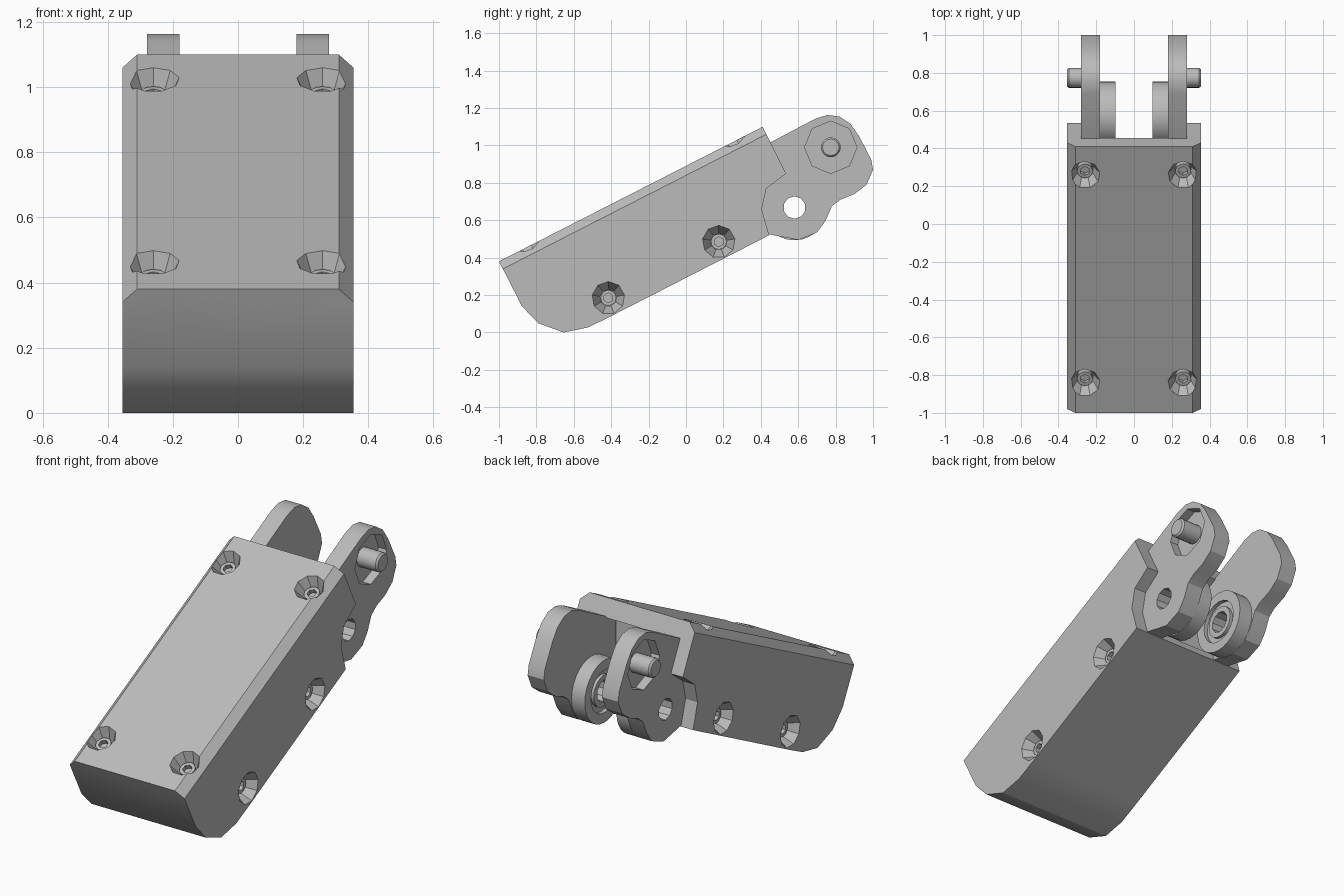
import bpy, bmesh, math
from mathutils import Matrix, Vector

cube = bpy.data.objects.get("Cube")
if cube:
    bpy.data.objects.remove(cube, do_unlink=True)

grey = bpy.data.materials.new("plain grey")
grey.use_nodes = True
COLOUR = (0.5, 0.5, 0.5, 1)
grey.diffuse_color = COLOUR
grey.node_tree.nodes["Principled BSDF"].inputs["Base Color"].default_value = COLOUR


def finish(bm, name):
    """Turn a bmesh into a grey object."""
    bmesh.ops.recalc_face_normals(bm, faces=bm.faces[:])
    mesh = bpy.data.meshes.new(name)
    bm.to_mesh(mesh)
    bm.free()
    mesh.materials.append(grey)
    obj = bpy.data.objects.new(name, mesh)
    bpy.context.collection.objects.link(obj)
    return obj


def add_prism(bm, outline, x0, x1):
    """Extrude a (y, z) outline along x."""
    face = bm.faces.new([bm.verts.new((x0, y, z)) for y, z in outline])
    grown = bmesh.ops.extrude_face_region(bm, geom=[face])["geom"]
    moved = [v for v in grown if isinstance(v, bmesh.types.BMVert)]
    bmesh.ops.translate(bm, verts=moved, vec=(x1 - x0, 0, 0))


def add_cone(bm, start, axis, length, r1, r2, sides):
    """Cone or cylinder growing from start along axis."""
    axis = Vector(axis).normalized()
    middle = Vector(start) + axis * length / 2
    matrix = Matrix.Translation(middle) @ axis.to_track_quat('Z', 'Y').to_matrix().to_4x4()
    bmesh.ops.create_cone(bm, cap_ends=True, segments=sides, radius1=r1,
                          radius2=r2, depth=length, matrix=matrix)


def cut(obj, bm):
    """Subtract the bmesh from the object."""
    cutter = finish(bm, "cutter")
    cutter.hide_render = True
    mod = obj.modifiers.new("cut", 'BOOLEAN')
    mod.operation = 'DIFFERENCE'
    mod.solver = 'EXACT'
    mod.object = cutter
    bpy.context.view_layer.objects.active = obj
    bpy.ops.object.modifier_apply(modifier=mod.name)
    bpy.data.objects.remove(cutter, do_unlink=True)


def smooth(obj, angle=27):
    bpy.ops.object.select_all(action='DESELECT')
    obj.select_set(True)
    bpy.context.view_layer.objects.active = obj
    bpy.ops.object.shade_smooth_by_angle(angle=math.radians(angle))


SIDES = ((1, "left"), (-1, "right"))
HALF = 0.355
TOP_NORMAL = Vector((0, -0.455, 0.891))

# Slanted housing with chamfered top edges
front_top, back_top = (-1, 0.38), (0.41, 1.10)
housing_outline = [front_top, back_top, (0.535, 0.85), (0.43, 0.77), (0.405, 0.66),
                   (0.445, 0.52), (-0.405, 0.085), (-0.523, 0.027), (-0.655, 0),
                   (-0.79, 0.05), (-0.877, 0.14)]
bm = bmesh.new()
add_prism(bm, housing_outline, -HALF, HALF)


def on_top(v):
    return any(abs(v.co.y - y) + abs(v.co.z - z) < 1e-4 for y, z in (front_top, back_top))


ridges = [e for e in bm.edges if all(on_top(v) for v in e.verts)
          and abs(e.verts[0].co.x - e.verts[1].co.x) < 1e-4]
bmesh.ops.bevel(bm, geom=ridges, offset=0.045, segments=1, affect='EDGES')
housing = finish(bm, "housing")

# Open cavity in the rear end
bm = bmesh.new()
add_prism(bm, [(0.34, 0.952), (0.7, 1.135), (0.7, 0.70), (0.36, 0.52)], -0.281, 0.281)
cut(housing, bm)

# Tapered screw pockets on the top and both sides
pockets = []
for side, label in SIDES:
    for y in (0.26, -0.84):
        z = front_top[1] + (y + 1) * 0.5106
        pockets.append((Vector((side * 0.26, y, z)), TOP_NORMAL, 0.08, f"{label}_top_screw"))
    for y, z in ((0.175, 0.485), (-0.415, 0.185)):
        pockets.append((Vector((side * HALF, y, z)), Vector((side, 0, 0)), 0.088,
                        f"{label}_side_screw"))
DEPTH = 0.08
bm = bmesh.new()
for point, normal, radius, name in pockets:
    add_cone(bm, point - normal * DEPTH, normal, DEPTH + 0.006, 0.045, radius + 0.003, 9)
cut(housing, bm)
smooth(housing)

# Socket head screws share one mesh
bm = bmesh.new()
add_cone(bm, (0, 0, -0.02), (0, 0, 1), 0.055, 0.042, 0.042, 12)
screw = finish(bm, "screw")
bm = bmesh.new()
add_cone(bm, (0, 0, 0.01), (0, 0, 1), 0.05, 0.026, 0.026, 6)
cut(screw, bm)
smooth(screw, 35)
for point, normal, radius, name in pockets:
    copy = bpy.data.objects.new(name, screw.data)
    bpy.context.collection.objects.link(copy)
    copy.location = point - normal * DEPTH
    copy.rotation_euler = normal.to_track_quat('Z', 'Y').to_euler()
bpy.data.objects.remove(screw, do_unlink=True)

# Rear arms with pivot bosses, bearings and pins
arm_outline = [(0.36, 0.965), (0.43, 1.005), (0.69, 1.142), (0.755, 1.163), (0.82, 1.155),
               (0.88, 1.115), (0.925, 1.05), (0.99, 0.925), (1.0, 0.87), (0.965, 0.79),
               (0.9, 0.74), (0.825, 0.71), (0.78, 0.675), (0.745, 0.595), (0.7, 0.535),
               (0.6, 0.495), (0.535, 0.507), (0.445, 0.525), (0.36, 0.53)]
PIVOT = (0.58, 0.668)
PIN = (0.774, 0.99)
for side, label in SIDES:
    axis = (side, 0, 0)
    bm = bmesh.new()
    add_prism(bm, arm_outline, side * 0.18, side * 0.28)
    arm = finish(bm, f"{label}_arm")
    bm = bmesh.new()
    add_cone(bm, (side * 0.15, *PIVOT), axis, 0.2, 0.06, 0.06, 10)
    add_cone(bm, (side * 0.23, *PIN), axis, 0.1, 0.14, 0.14, 8)
    cut(arm, bm)
    smooth(arm)

    # Round boss with a shallow bearing seat on the inner face
    bm = bmesh.new()
    add_cone(bm, (side * 0.098, *PIVOT), axis, 0.082, 0.175, 0.175, 28)
    boss = finish(bm, f"{label}_pivot_boss")
    bm = bmesh.new()
    add_cone(bm, (side * 0.05, *PIVOT), axis, 0.2, 0.06, 0.06, 10)
    cut(boss, bm)
    bm = bmesh.new()
    add_cone(bm, (side * 0.05, *PIVOT), axis, 0.07, 0.12, 0.12, 20)
    cut(boss, bm)
    smooth(boss)

    # Inner bearing ring
    bm = bmesh.new()
    add_cone(bm, (side * 0.103, *PIVOT), axis, 0.02, 0.088, 0.088, 20)
    ring = finish(bm, f"{label}_bearing_ring")
    bm = bmesh.new()
    add_cone(bm, (side * 0.05, *PIVOT), axis, 0.2, 0.06, 0.06, 10)
    cut(ring, bm)
    smooth(ring)

    # Chamfered pin in the octagonal recess
    bm = bmesh.new()
    add_cone(bm, (side * 0.22, *PIN), axis, 0.125, 0.053, 0.053, 20)
    add_cone(bm, (side * 0.345, *PIN), axis, 0.01, 0.053, 0.044, 20)
    bmesh.ops.remove_doubles(bm, verts=bm.verts[:], dist=1e-4)
    pin = finish(bm, f"{label}_pin")
    smooth(pin)
